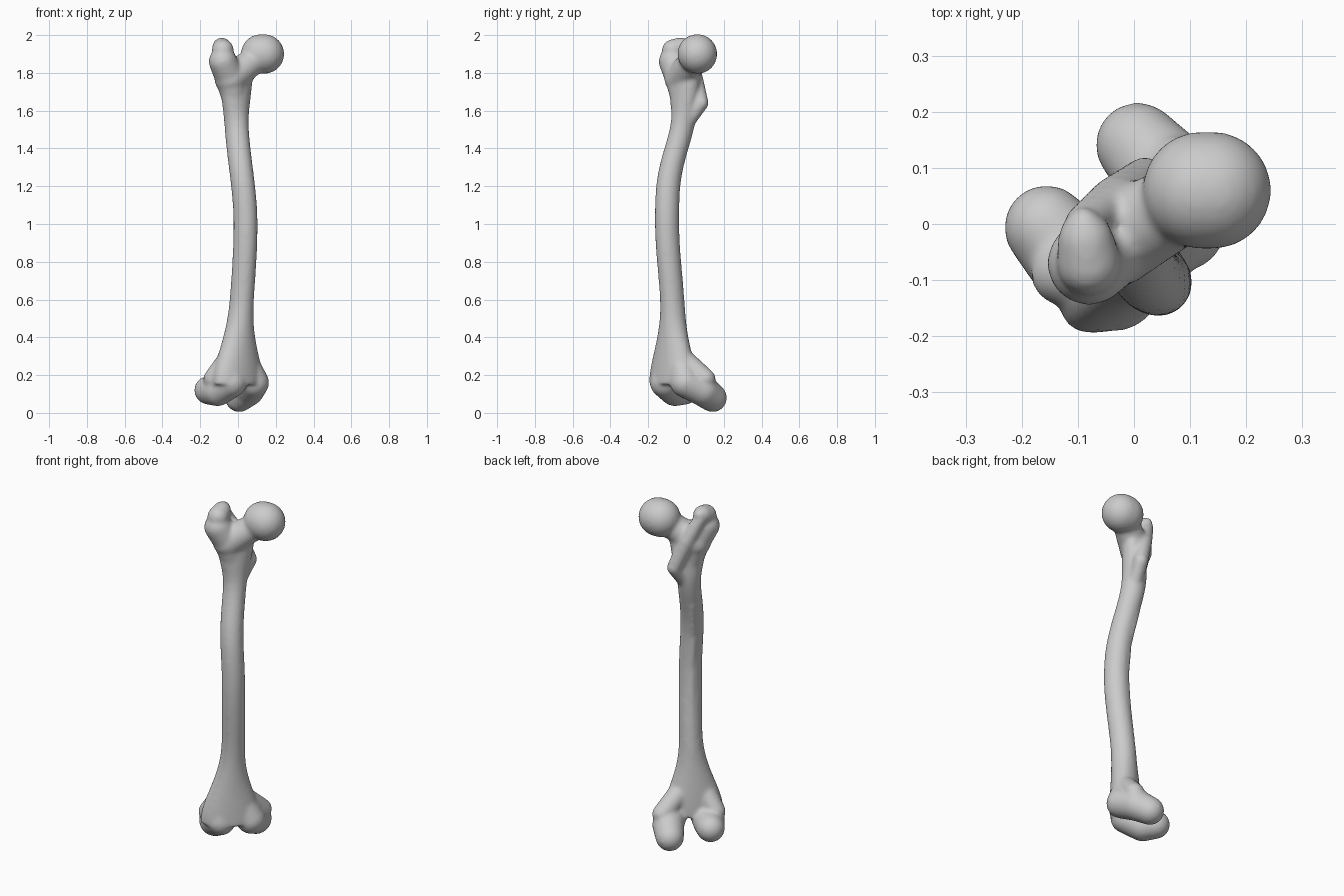
import bpy, bmesh, math
from mathutils import Vector

if "Cube" in bpy.data.objects:
    bpy.data.objects.remove(bpy.data.objects["Cube"], do_unlink=True)

RIGHT = Vector((1, 0, 0))
UP = Vector((0, 0, 1))
# The lower end is twisted: its inner side and its front
MEDIAL = Vector((0.74, 0.67, 0))
FRONT = Vector((0.67, -0.74, 0))
bone_mesh = bmesh.new()


def ease(value, start, end):
    """Smooth step from start to end, in either direction."""
    amount = min(max((value - start) / (end - start), 0), 1)
    return amount * amount * (3 - 2 * amount)


def shaft_center(height):
    """Centre line of the shaft, bowed forward at the middle."""
    x = 0.04 - 0.05 * ease(height, 1, 1.6) - 0.04 * ease(height, 1, 0.2)
    y = -0.1 + 0.09 * ease(height, 1, 1.6) ** 2 + 0.03 * ease(height, 1, 0.5)
    return Vector((x, y, height))


def shaft_ring(height, sides=32):
    """Oval cross-section, flaring sideways towards both ends."""
    low_flare = ease(height, 0.7, 0.15) ** 2
    high_flare = ease(height, 1.5, 1.8)
    side_radius = 0.062 + 0.1 * low_flare + 0.04 * high_flare
    front_radius = 0.066 + 0.02 * low_flare
    center = shaft_center(height)
    ring = []
    for step in range(sides):
        angle = math.tau * step / sides
        offset = MEDIAL * side_radius * math.cos(angle) + FRONT * front_radius * math.sin(angle)
        ring.append(bone_mesh.verts.new(center + offset))
    return ring


def build_shaft(bottom, top, segments=40):
    """Closed tube along the centre line."""
    span = (top - bottom) / segments
    rings = [shaft_ring(bottom + span * index) for index in range(segments + 1)]
    for lower, upper in zip(rings, rings[1:]):
        for index in range(len(lower)):
            before = index - 1
            bone_mesh.faces.new((lower[before], lower[index], upper[index], upper[before]))
    bone_mesh.faces.new(rings[0])
    bone_mesh.faces.new(rings[-1])


def ball_points(center, radius, count=250):
    """Evenly spread points on a sphere, along a spiral."""
    points = []
    for index in range(count):
        height = 1 - (2 * index + 1) / count
        width = math.sqrt(1 - height * height)
        angle = index * math.pi * (3 - math.sqrt(5))
        direction = Vector((width * math.cos(angle), width * math.sin(angle), height))
        points.append(center + direction * radius)
    return points


def limb(*balls):
    """Chain of rounded, tapered segments; each ball is a centre and a radius."""
    for first, second in zip(balls, balls[1:]):
        points = ball_points(*first) + ball_points(*second)
        verts = [bone_mesh.verts.new(point) for point in points]
        bmesh.ops.convex_hull(bone_mesh, input=verts)


build_shaft(bottom=0.15, top=1.8)

# Ridge down the back of the shaft
limb(*[(shaft_center(height) - FRONT * 0.05, 0.02) for height in (0.5, 0.8, 1, 1.2, 1.4)])

# Ball head on its neck
head = Vector((0.13, 0.06, 1.9))
neck_base = Vector((-0.04, -0.03, 1.77))
limb((head - RIGHT * 0.01, 0.105), (head + RIGHT * 0.01, 0.105))
limb((head.lerp(neck_base, 0.25), 0.07), (neck_base, 0.085))

# Large outer knob, rising to a crest at the back
knob = Vector((-0.08, -0.07, 1.86))
knob_front = knob + UP * 0.06
knob_tip = knob + Vector((-0.01, 0.07, 0.09))
limb((knob, 0.075), (neck_base, 0.08), (shaft_center(1.6), 0.055))
limb((knob_front, 0.058), (knob_front.lerp(knob_tip, 0.6), 0.05), (knob_tip, 0.03))

# Small rear knob, and the crest joining the two
small_knob = Vector((0.02, 0.08, 1.64))
crest = knob_tip.lerp(small_knob, 0.5)
limb((knob_tip - UP * 0.03, 0.035), (crest, 0.045), (small_knob, 0.04))
limb((small_knob, 0.04), (shaft_center(1.5), 0.04))

# Outer and inner knuckles of the lower end, the inner one set lower
for side in (-1, 1):
    sideways = MEDIAL * (0.11 * side - 0.01)
    back = sideways - FRONT * 0.1 + UP * (0.1 - 0.02 * side)
    middle = sideways - FRONT * 0.03 + UP * 0.12
    front = MEDIAL * (0.08 * side - 0.02) + FRONT * 0.06 + UP * 0.16
    shoulder = shaft_center(0.3) + MEDIAL * 0.05 * side
    bump = sideways * 1.3 - FRONT * 0.02 + UP * 0.18
    limb((back, 0.076), (middle, 0.085), (front, 0.08), (shoulder, 0.055))
    limb((bump, 0.055), (shoulder, 0.06))

# Drop the points left inside the parts
loose = [vert for vert in bone_mesh.verts if not vert.link_faces]
bmesh.ops.delete(bone_mesh, geom=loose, context="VERTS")
bmesh.ops.recalc_face_normals(bone_mesh, faces=bone_mesh.faces[:])
mesh = bpy.data.meshes.new("thigh_bone")
bone_mesh.to_mesh(mesh)
bone_mesh.free()
bone = bpy.data.objects.new("thigh_bone", mesh)
bpy.context.collection.objects.link(bone)

# Blend all parts into one smooth surface
remesh = bone.modifiers.new("blend", "REMESH")
remesh.mode = "VOXEL"
remesh.voxel_size = 0.009
remesh.use_smooth_shade = True
soften = bone.modifiers.new("soften", "SMOOTH")
soften.factor = 0.5
soften.iterations = 12

# Plain grey surface
grey = bpy.data.materials.new("bone_grey")
grey.use_nodes = True
color = (0.6, 0.6, 0.6, 1)
grey.diffuse_color = color
grey.node_tree.nodes["Principled BSDF"].inputs["Base Color"].default_value = color
mesh.materials.append(grey)
